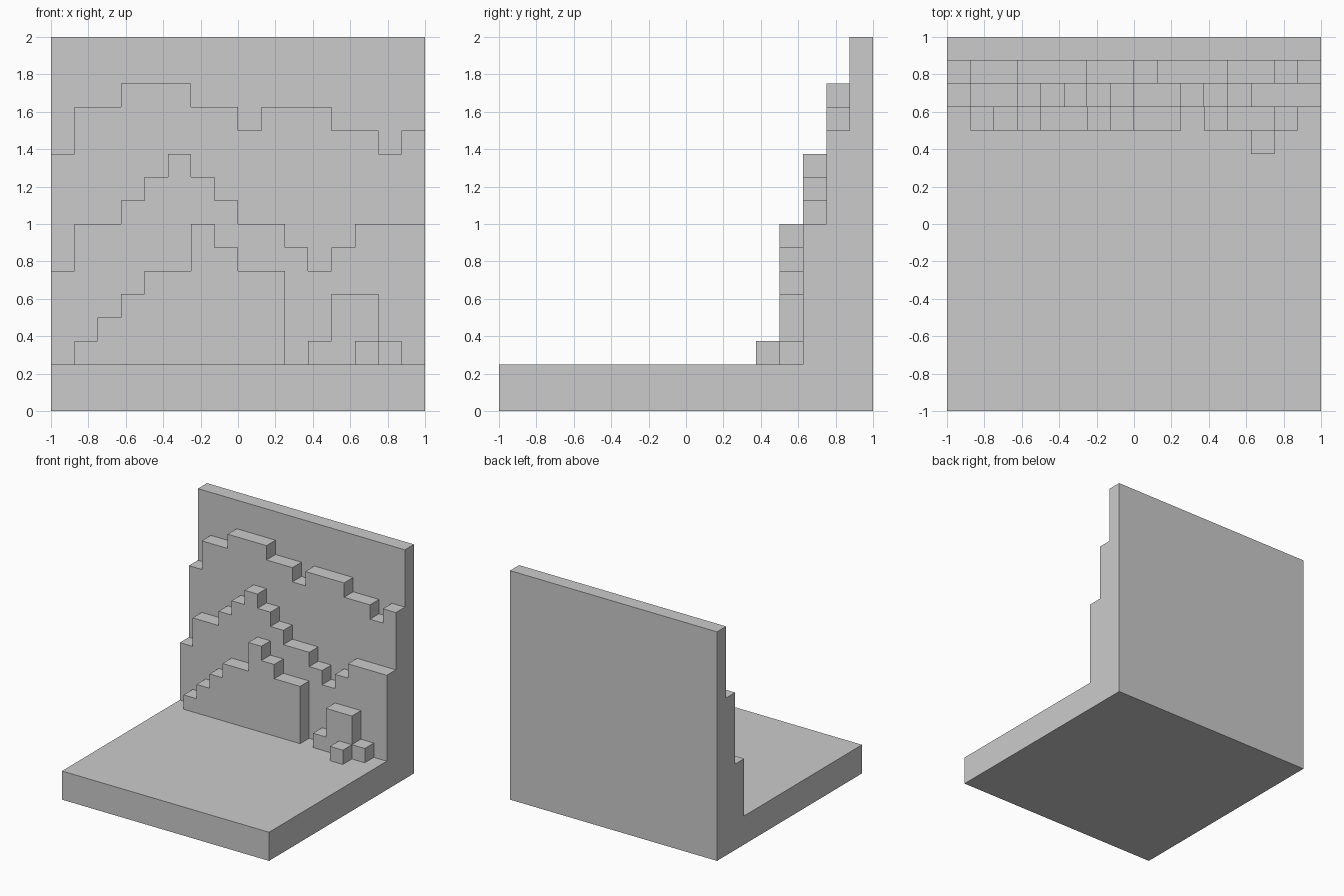
import bpy, bmesh

if "Cube" in bpy.data.objects:
    bpy.data.objects.remove(bpy.data.objects["Cube"])

U = 0.125      # step size of the blocky silhouette
FLOOR = 0.25   # top of the base slab


def stepped_slab(name, y0, y1, x_start, steps, z0=FLOOR):
    """Extrude a skyline of (width in steps, top z) from y0 back to y1."""
    x = x_start
    pts = [(x, z0)]
    for width, top in steps:
        pts.append((x, top))
        x += width * U
        pts.append((x, top))
    pts.append((x, z0))
    bm = bmesh.new()
    face = bm.faces.new([bm.verts.new((px, y0, pz)) for px, pz in pts])
    ext = bmesh.ops.extrude_face_region(bm, geom=[face], use_keep_orig=True)
    moved = [v for v in ext["geom"] if isinstance(v, bmesh.types.BMVert)]
    bmesh.ops.translate(bm, verts=moved, vec=(0, y1 - y0, 0))
    bmesh.ops.recalc_face_normals(bm, faces=bm.faces)
    mesh = bpy.data.meshes.new(name)
    bm.to_mesh(mesh)
    bm.free()
    obj = bpy.data.objects.new(name, mesh)
    bpy.context.collection.objects.link(obj)
    return obj


# Base and back wall
stepped_slab("base_slab", -1, 1, -1, [(16, FLOOR)], z0=0)
stepped_slab("back_wall", 0.875, 1, -1, [(16, 2.0)])

# Far ridge
stepped_slab("far_ridge", 0.75, 0.875, -1, [
    (1, 1.375), (2, 1.625), (3, 1.75), (2, 1.625), (1, 1.5),
    (3, 1.625), (2, 1.5), (1, 1.375), (1, 1.5)])

# Middle ridge
stepped_slab("middle_ridge", 0.625, 0.75, -1, [
    (1, 0.75), (2, 1.0), (1, 1.125), (1, 1.25), (1, 1.375), (1, 1.25),
    (1, 1.125), (2, 1.0), (1, 0.875), (1, 0.75), (1, 0.875), (3, 1.0)])

# Near hill, and the small rocks beside it
stepped_slab("near_hill", 0.5, 0.625, -0.875, [
    (1, 0.375), (1, 0.5), (1, 0.625), (2, 0.75), (1, 1.0), (1, 0.875), (2, 0.75)])
stepped_slab("rock_cluster", 0.5, 0.625, 0.375, [(1, 0.375), (2, 0.625), (1, 0.375)])
stepped_slab("front_rock", 0.375, 0.5, 0.625, [(1, 0.375)])
